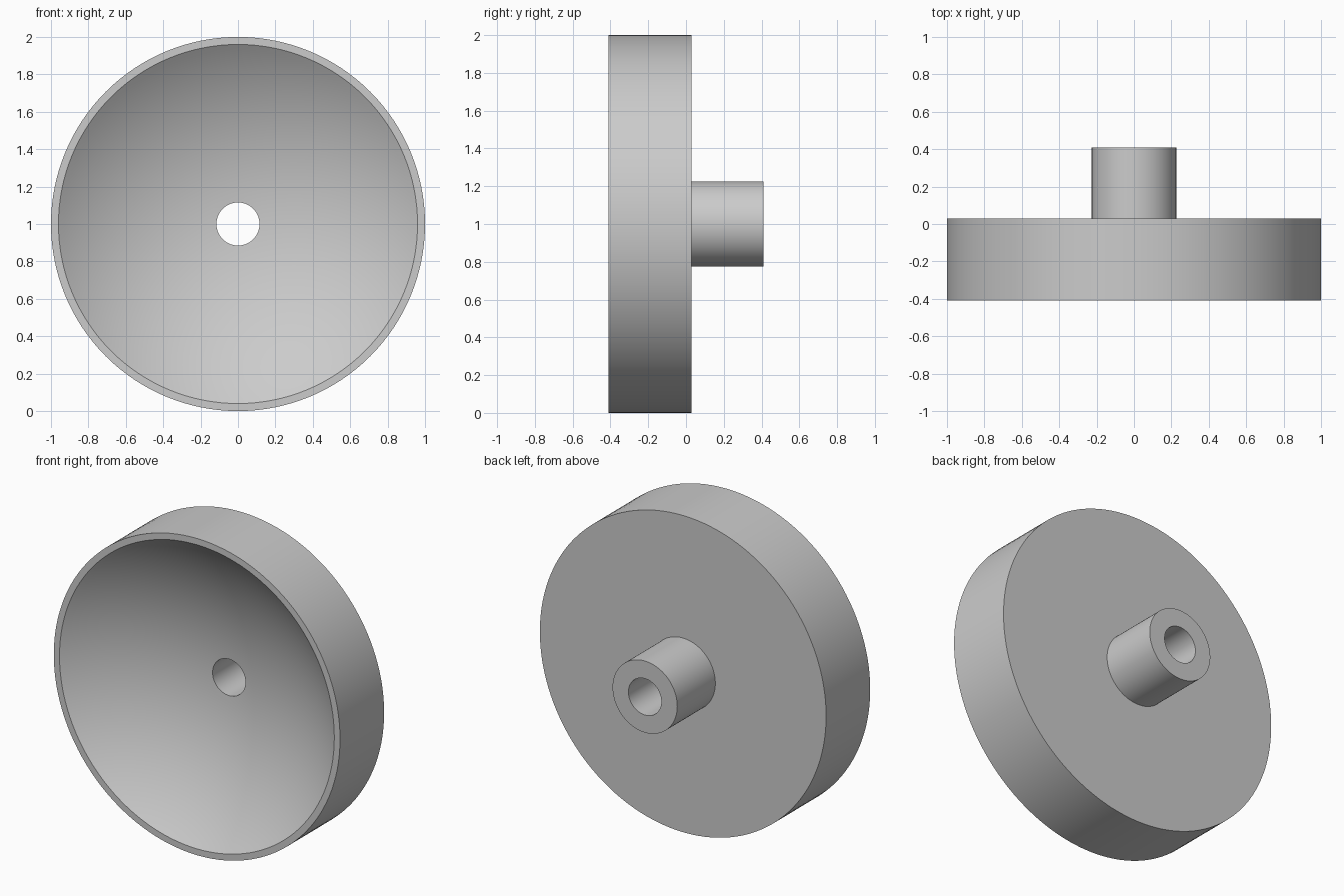
import bpy, bmesh, math
from mathutils import Vector, Matrix

cube = bpy.data.objects.get("Cube")
if cube:
    bpy.data.objects.remove(cube, do_unlink=True)

SEGMENTS = 128
FRONT, BACK, END = -0.41, 0.03, 0.41      # positions along the axis
RIM, LIP, HUB, BORE = 1.0, 0.96, 0.226, 0.115
DEPTH = 0.325                             # hollow depth on the axis

grey = bpy.data.materials.new("plain_grey")
grey.use_nodes = True
colour = (0.6, 0.6, 0.6, 1)
grey.diffuse_color = colour
grey.node_tree.nodes["Principled BSDF"].inputs["Base Color"].default_value = colour

# Spherical hollow, from the lip to the bore
sphere = (LIP ** 2 + DEPTH ** 2) / (2 * DEPTH)
centre = FRONT + DEPTH - sphere
outer_angle, inner_angle = math.asin(LIP / sphere), math.asin(BORE / sphere)
STEPS = 24
hollow = []
for i in range(STEPS + 1):
    a = outer_angle + (inner_angle - outer_angle) * i / STEPS
    hollow.append((sphere * math.sin(a), centre + sphere * math.cos(a)))

# Closed section: hollow, bore, hub, flat back, outer wall, lip
section = hollow + [(BORE, END), (HUB, END), (HUB, BACK), (RIM, BACK), (RIM, FRONT)]

# Turn the section around the y axis
bm = bmesh.new()
verts = [bm.verts.new((r, y, 0)) for r, y in section]
edges = [bm.edges.new((v, verts[(i + 1) % len(verts)])) for i, v in enumerate(verts)]
bmesh.ops.spin(bm, geom=verts + edges, cent=(0, 0, 0), axis=(0, 1, 0),
               angle=math.tau, steps=SEGMENTS)
bmesh.ops.remove_doubles(bm, verts=bm.verts, dist=0.0001)
bmesh.ops.translate(bm, verts=bm.verts, vec=(0, 0, RIM))
bmesh.ops.recalc_face_normals(bm, faces=bm.faces)

mesh = bpy.data.meshes.new("hollow_dish_with_hub")
bm.to_mesh(mesh)
bm.free()
mesh.materials.append(grey)
dish = bpy.data.objects.new("hollow_dish_with_hub", mesh)
bpy.context.collection.objects.link(dish)

# Smooth curved walls, crisp rims
bpy.ops.object.select_all(action='DESELECT')
dish.select_set(True)
bpy.context.view_layer.objects.active = dish
bpy.ops.object.shade_smooth_by_angle(angle=math.radians(30))
